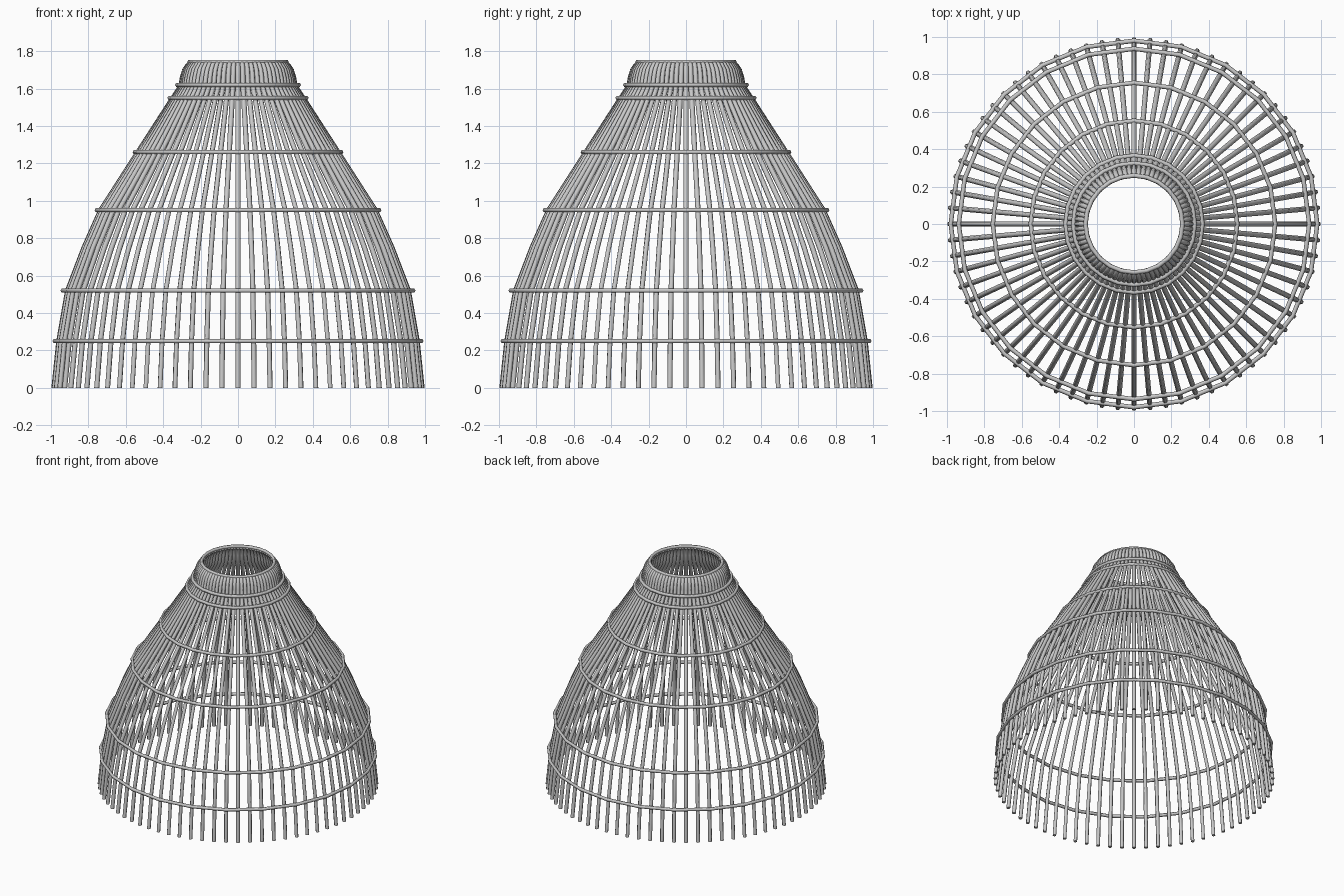
import bpy
import math
from mathutils import Vector

if "Cube" in bpy.data.objects:
    bpy.data.objects.remove(bpy.data.objects["Cube"])

RIBS = 72
RING_SIDES = 24

metal = bpy.data.materials.new("grey_metal")
metal.use_nodes = True
colour = (0.58, 0.58, 0.58, 1)
metal.diffuse_color = colour
metal.node_tree.nodes["Principled BSDF"].inputs["Base Color"].default_value = colour


def tube_object(name, paths, radius, closed):
    """Six-sided rods along paths, turned into one mesh."""
    curve = bpy.data.curves.new(name, "CURVE")
    curve.dimensions = "3D"
    curve.bevel_depth = radius
    curve.bevel_resolution = 1
    curve.use_fill_caps = not closed
    for path in paths:
        spline = curve.splines.new("POLY")
        spline.points.add(len(path) - 1)
        for point, co in zip(spline.points, path):
            point.co = (*co, 1)
        spline.use_cyclic_u = closed
    obj = bpy.data.objects.new(name, curve)
    bpy.context.collection.objects.link(obj)
    bpy.ops.object.select_all(action="DESELECT")
    obj.select_set(True)
    bpy.context.view_layer.objects.active = obj
    bpy.ops.object.convert(target="MESH")
    obj = bpy.context.object
    obj.data.materials.clear()
    obj.data.materials.append(metal)
    bpy.ops.object.shade_smooth_by_angle(angle=math.radians(65))
    return obj


def around(radius, z, angle):
    return Vector((radius * math.cos(angle), radius * math.sin(angle), z))


# Bell-shaped ribs, as radius and height of the rod centre
profile = [(0.986, 0), (0.96, 0.25), (0.913, 0.52), (0.825, 0.75), (0.736, 0.95),
           (0.537, 1.26), (0.35, 1.55), (0.307, 1.615), (0.299, 1.66),
           (0.287, 1.70), (0.268, 1.727), (0.252, 1.738)]
angles = [math.tau * i / RIBS for i in range(RIBS)]
ribs = tube_object("ribs", [[around(r, z, a) for r, z in profile] for a in angles],
                   0.0138, False)

# Level the rib feet on the ground
for v in ribs.data.vertices:
    if v.co.z < 0.05:
        v.co.z = 0

# Hoops tying the ribs together
hoops = {"foot_hoop": (0.98, 0.25), "lower_hoop": (0.937, 0.52),
         "middle_hoop": (0.755, 0.95), "upper_hoop": (0.552, 1.26),
         "shoulder_hoop": (0.366, 1.55), "neck_hoop": (0.325, 1.62),
         "rim_hoop": (0.259, 1.743)}
for name, (r, z) in hoops.items():
    ring = [around(r, z, math.tau * i / RING_SIDES) for i in range(RING_SIDES)]
    tube_object(name, [ring], 0.012, True)
